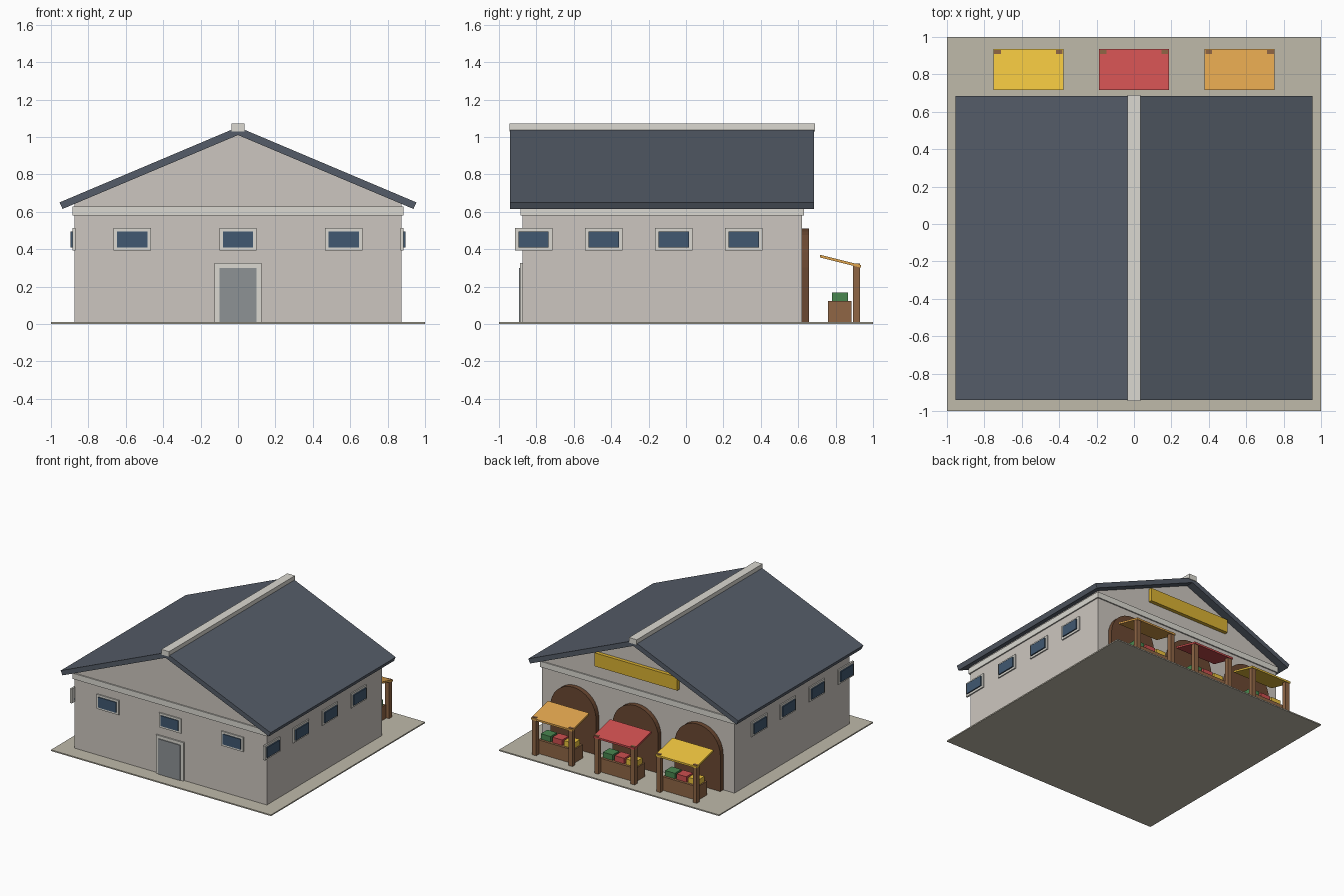
import bpy, bmesh, math

if "Cube" in bpy.data.objects:
    bpy.data.objects.remove(bpy.data.objects["Cube"])


def material(name, hex_code):
    m = bpy.data.materials.new(name)
    rgb = [(int(hex_code[i:i + 2], 16) / 255) ** 2.2 for i in (0, 2, 4)]
    m.diffuse_color = (*rgb, 1)
    m.use_nodes = True
    m.node_tree.nodes["Principled BSDF"].inputs["Base Color"].default_value = m.diffuse_color
    return m


WALL = material("plaster", "CBC5BE")
TRIM = material("pale_trim", "DAD8D0")
SLATE = material("slate", "565D68")
GLASS = material("blue_glass", "43597075"[:6])
DOOR = material("grey_door", "8C9194")
PAVE = material("paving", "BDB8A8")
ARCH = material("dark_wood", "6B4A35")
WOOD = material("wood", "8E6647")
GOLD = material("gold", "D9B036")
YELLOW = material("yellow", "EAC040")
RED = material("red", "CB5050")
ORANGE = material("orange", "DEA24E")
GREEN = material("green", "4A8550")


def finish(name, bm, mat):
    bmesh.ops.recalc_face_normals(bm, faces=bm.faces)
    me = bpy.data.meshes.new(name)
    bm.to_mesh(me)
    bm.free()
    ob = bpy.data.objects.new(name, me)
    me.materials.append(mat)
    bpy.context.collection.objects.link(ob)
    return ob


def box(name, x0, x1, y0, y1, z0, z1, mat):
    return prism(name, [(x0, z0), (x1, z0), (x1, z1), (x0, z1)], y0, y1, mat)


def prism(name, xz, y0, y1, mat):
    """Extrude an x-z outline along y."""
    bm = bmesh.new()
    f = bm.faces.new([bm.verts.new((x, y0, z)) for x, z in xz])
    r = bmesh.ops.extrude_face_region(bm, geom=[f])
    moved = [v for v in r["geom"] if isinstance(v, bmesh.types.BMVert)]
    bmesh.ops.translate(bm, verts=moved, vec=(0, y1 - y0, 0))
    return finish(name, bm, mat)


# Paving and hall body
box("paving_slab", -1, 1, -1, 1, 0, 0.01, PAVE)
prism("hall_walls", [(-0.875, 0.01), (0.875, 0.01), (0.875, 0.643), (0, 1.012), (-0.875, 0.643)],
      -0.875, 0.62, WALL)
box("cornice_band", -0.885, 0.885, -0.885, 0.63, 0.58, 0.627, TRIM)

# Roof slopes and ridge cap
for side, s in (("left", -1), ("right", 1)):
    prism("roof_" + side, [(0, 1.01), (s * 0.938, 0.615), (s * 0.954, 0.65), (0, 1.053)],
          -0.94, 0.685, SLATE)
box("ridge_cap", -0.035, 0.035, -0.945, 0.69, 1.03, 1.072, TRIM)

# Front door and windows
box("door_frame", -0.125, 0.125, -0.887, -0.87, 0.01, 0.325, TRIM)
box("door", -0.1, 0.1, -0.894, -0.87, 0.01, 0.3, DOOR)
Z = (0.393, 0.512)
P = (0.41, 0.495)
for x in (-0.565, 0, 0.565):
    box("front_window_frame", x - 0.1, x + 0.1, -0.885, -0.87, *Z, TRIM)
    box("front_window_pane", x - 0.081, x + 0.081, -0.892, -0.87, *P, GLASS)

# Side windows
for y in (-0.815, -0.44, -0.065, 0.308):
    for s in (-1, 1):
        a, b, c = sorted((s * 0.87, s * 0.885)), sorted((s * 0.87, s * 0.895)), y
        box("side_window_frame", *a, c - 0.1, c + 0.1, *Z, TRIM)
        box("side_window_pane", *b, c - 0.081, c + 0.081, *P, GLASS)

# Sign board on the rear gable
box("sign_board", -0.375, 0.375, 0.61, 0.65, 0.73, 0.84, GOLD)

# Rear arches, each with a market stall
for cx, cloth in ((-0.565, YELLOW), (0, RED), (0.565, ORANGE)):
    r, spring, n = 0.208, 0.302, 16
    outline = [(cx - r, 0.01), (cx + r, 0.01)]
    outline += [(cx + r * math.cos(math.pi * i / n), spring + r * math.sin(math.pi * i / n))
                for i in range(n + 1)]
    prism("arched_doorway", outline, 0.61, 0.658, ARCH)

    box("stall_counter", cx - 0.16, cx + 0.16, 0.76, 0.885, 0.01, 0.122, WOOD)
    for dx, mat in ((0.105, GREEN), (0, RED), (-0.105, YELLOW)):
        box("produce_crate", cx + dx - 0.044, cx + dx + 0.044, 0.78, 0.865, 0.122, 0.167, mat)
    for dx in (-0.165, 0.165):
        box("stall_post", cx + dx - 0.018, cx + dx + 0.018, 0.893, 0.929, 0.01, 0.322, WOOD)

    # Tilted awning
    awning = box("stall_awning", cx - 0.187, cx + 0.187, 0.717, 0.936, 0.355, 0.37, cloth)
    for v in awning.data.vertices:
        v.co.z -= (v.co.y - 0.717) * 0.25
